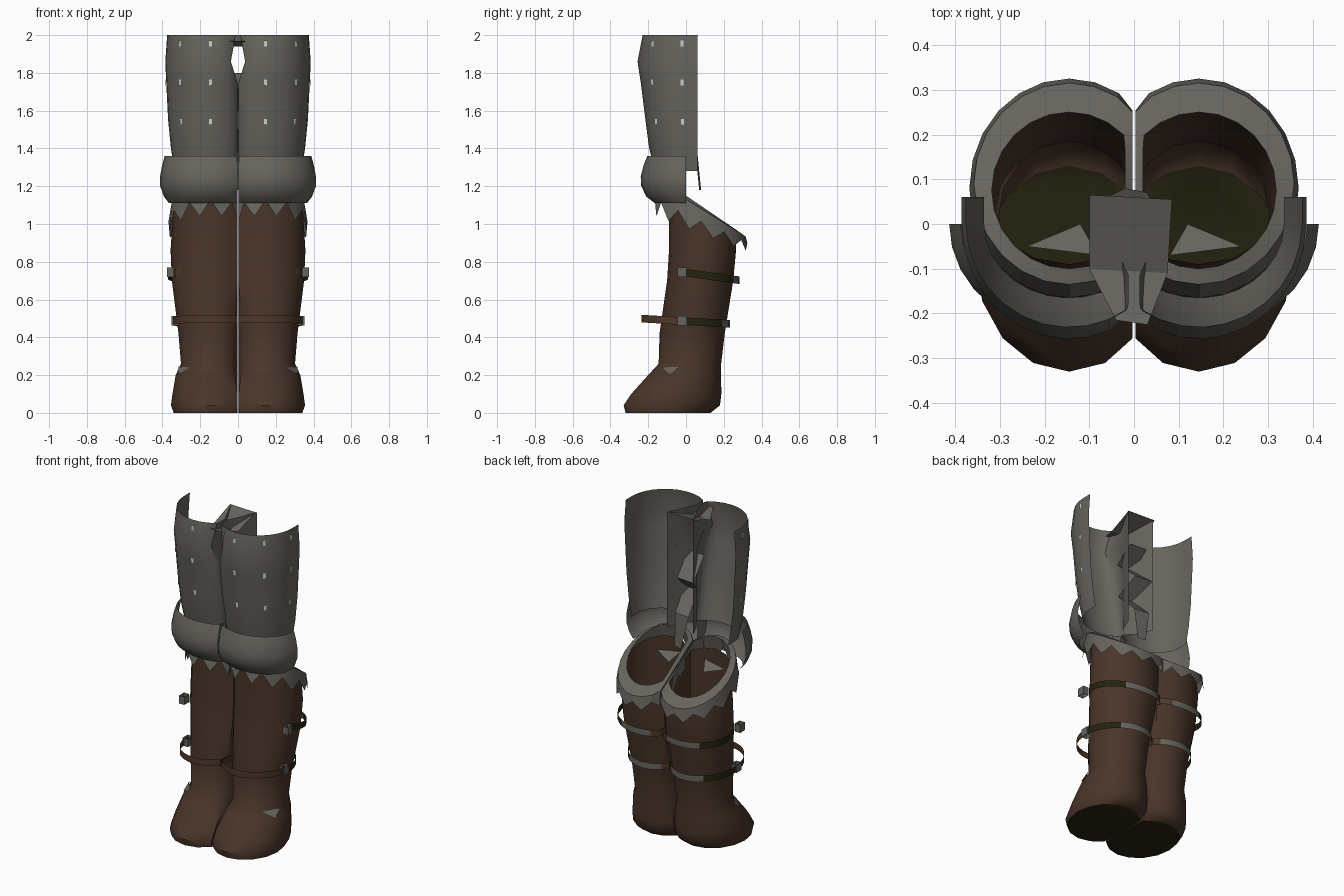
import bpy, bmesh, math
from math import cos, sin, radians

if "Cube" in bpy.data.objects:
    bpy.data.objects.remove(bpy.data.objects["Cube"])

CX = 0.145  # centre line of each leg


def mat(name, r, g, b):
    m = bpy.data.materials.new(name)
    m.diffuse_color = (r, g, b, 1)
    m.use_nodes = True
    m.node_tree.nodes["Principled BSDF"].inputs["Base Color"].default_value = m.diffuse_color
    return m


STEEL = mat("worn grey", 0.135, 0.128, 0.110)
LEATHER = mat("boot brown", 0.068, 0.036, 0.023)
STRAP = mat("strap brown", 0.080, 0.040, 0.023)
OLIVE = mat("dark olive", 0.018, 0.017, 0.005)
RIVET = mat("pale rivet", 0.62, 0.62, 0.58)


def make(name, verts, faces, mats, rule=None, mirror=True, angle=45):
    me = bpy.data.meshes.new(name)
    me.from_pydata(verts, [], faces)
    ob = bpy.data.objects.new(name, me)
    bpy.context.collection.objects.link(ob)
    for m in mats:
        me.materials.append(m)
    if rule:
        for p in me.polygons:
            p.material_index = rule(p.center)
    if mirror:
        ob.modifiers.new("other_leg", 'MIRROR').use_mirror_merge = False
    bpy.ops.object.select_all(action='DESELECT')
    ob.select_set(True)
    bpy.context.view_layer.objects.active = ob
    bpy.ops.object.shade_smooth_by_angle(angle=radians(angle))
    return ob


def loft(name, rows, mats, closed=True, cap=False, **kw):
    """Skin a stack of point rows (bottom to top)."""
    n = len(rows[0])
    verts = [p for r in rows for p in r]
    faces = []
    for j in range(len(rows) - 1):
        for i in range(n if closed else n - 1):
            k = (i + 1) % n
            faces.append((j*n + i, j*n + k, (j+1)*n + k, (j+1)*n + i))
    if cap:
        faces.append(tuple(reversed(range(n))))
    return make(name, verts, faces, mats, **kw)


def ring(xo, yf, yb, z, tilt=0.0, n=16, xmin=0.003):
    """Oval around one leg, cut flat where the two legs meet."""
    out = []
    for i in range(n):
        a = 2 * math.pi * i / n
        y = (yf + yb) / 2 + (yb - yf) / 2 * sin(a)
        out.append((max(xmin, CX + (xo - CX) * cos(a)), y, z + tilt * y))
    return out


# Boots: open leather shells with an olive sole
boot = [(0.34, -0.32, 0.13, 0.0, 0), (0.355, -0.33, 0.18, 0.04, 0),
        (0.347, -0.29, 0.187, 0.10, 0), (0.33, -0.20, 0.186, 0.20, 0),
        (0.302, -0.145, 0.186, 0.26, 0), (0.315, -0.14, 0.205, 0.42, 0),
        (0.350, -0.10, 0.25, 0.70, 0), (0.357, -0.09, 0.265, 0.86, 0),
        (0.345, -0.09, 0.262, 1.10, -0.55)]
loft("boot", [ring(*r) for r in boot], [LEATHER, OLIVE], cap=True,
     rule=lambda c: 1 if c.z < 0.005 else 0)

# Straps: brown in front, olive on the sides, grey at the back
def strap_rule(c):
    if c.y > 0.15 and 0.05 < c.x < 0.27:
        return 2
    return 1 if c.y > 0.0 and c.x > 0.2 else 0


for name, xo, yf, yb, z, tilt in (("upper_strap", 0.370, -0.085, 0.283, 0.742, -0.14),
                                  ("lower_strap", 0.345, -0.235, 0.232, 0.485, -0.06)):
    loft(name, [ring(xo, yf, yb, z + d, tilt, n=32) for d in (-0.02, 0.02)],
         [STRAP, OLIVE, STEEL], rule=strap_rule)
    # Buckle on the outer side
    x0, x1, y0, y1 = xo - 0.03, xo + 0.006, -0.045, 0.003
    loft(name + "_buckle",
         [[(x0, y0, h), (x1, y0, h), (x1, y1, h), (x0, y1, h)]
          for h in (z - 0.022, z + 0.028)], [STEEL], angle=20)

# Toothed cuff folded over the boot top
N = 24
mid = ring(0.358, -0.135, 0.315, 1.13, -0.62, N)
tip = ring(0.368, -0.165, 0.325, 0, 0, N)
teeth = []
for i, ((mx, my, mz), (tx, ty, _)) in enumerate(zip(mid, tip)):
    t = (my + 0.135) / 0.45
    drop = (0.17 - 0.09 * t) if i % 2 else (0.085 - 0.05 * t)
    teeth.append((tx, ty, mz - drop))
loft("toothed_cuff", [teeth, mid, ring(0.318, -0.10, 0.25, 1.15, -0.68, N, 0.02)],
     [STEEL], angle=30)

# Small grey flaps at the ankle and inside the boot top
make("ankle_flap", [(0.255, -0.125, 0.24), (0.315, -0.03, 0.245), (0.318, -0.085, 0.205)],
     [(0, 2, 1)], [STEEL])
make("inner_flap", [(0.08, -0.07, 1.08), (0.24, -0.05, 1.06), (0.12, 0.0, 1.03)],
     [(0, 1, 2)], [STEEL])


# Half shells that wrap the front of each leg
def arc(xo, yf, z, back, xmin=0.003, fold=False):
    pts = [(0.09, 0.06, z), (0.05, -0.03, z)] if fold else []
    for k in range(13):
        a = radians(-150 + 12.5 * k)
        pts.append((max(xmin, CX + (xo - CX) * cos(a)), yf * -sin(a), z))
    return pts + [(xo, back, z)]


guard = [(0.365, -0.165, 1.11), (0.392, -0.21, 1.145), (0.412, -0.237, 1.20),
         (0.413, -0.24, 1.25), (0.402, -0.225, 1.31), (0.388, -0.205, 1.36)]
loft("knee_guard", [arc(x, y, z, 0.0) for x, y, z in guard], [STEEL], closed=False)

thigh = [(0.335, -0.165, 1.28, 0.003), (0.355, -0.195, 1.40, 0.003),
         (0.370, -0.215, 1.55, 0.003), (0.380, -0.24, 1.75, 0.003),
         (0.385, -0.257, 1.86, 0.038), (0.375, -0.23, 2.0, 0.012)]
loft("thigh_plate", [arc(x, y, z, 0.06, m, True) for x, y, z, m in thigh],
     [STEEL], closed=False)

# Pale rivets on the thigh plates
verts, faces = [], []
for z, xo, yf in ((1.54, 0.371, 0.216), (1.75, 0.381, 0.242), (1.955, 0.379, 0.24)):
    for deg in (-90, -47, -5):
        c, s = cos(radians(deg)), sin(radians(deg))
        x, y = CX + (xo - CX + 0.003) * c, (yf + 0.003) * s
        b = len(verts)
        for u, w in ((-0.008, -0.016), (0.008, -0.016), (0.008, 0.016), (-0.008, 0.016)):
            verts.append((x - s * u, y + c * u, z + w))
        faces.append((b, b + 1, b + 2, b + 3))
make("rivet", verts, faces, [RIVET])

# Crumpled cloth between the thighs: (left x, right x, y, z)
top_fold = [(-0.10, 0.085, 0.065, 2.0), (-0.10, 0.075, -0.10, 1.94), (-0.04, 0.03, -0.215, 1.97)]
low_fold = [(-0.05, 0.06, 0.05, 1.80), (-0.07, 0.05, -0.08, 1.72), (-0.09, 0.03, 0.055, 1.60),
            (-0.04, 0.06, -0.06, 1.50), (-0.06, 0.04, 0.06, 1.38), (-0.02, 0.03, 0.08, 1.18)]
for name, rows in (("upper_cloth_fold", top_fold), ("lower_cloth_fold", low_fold)):
    loft(name, [[(l, y, z), (r, y - 0.01, z)] for l, r, y, z in rows],
         [STEEL], closed=False, mirror=False, angle=20)
